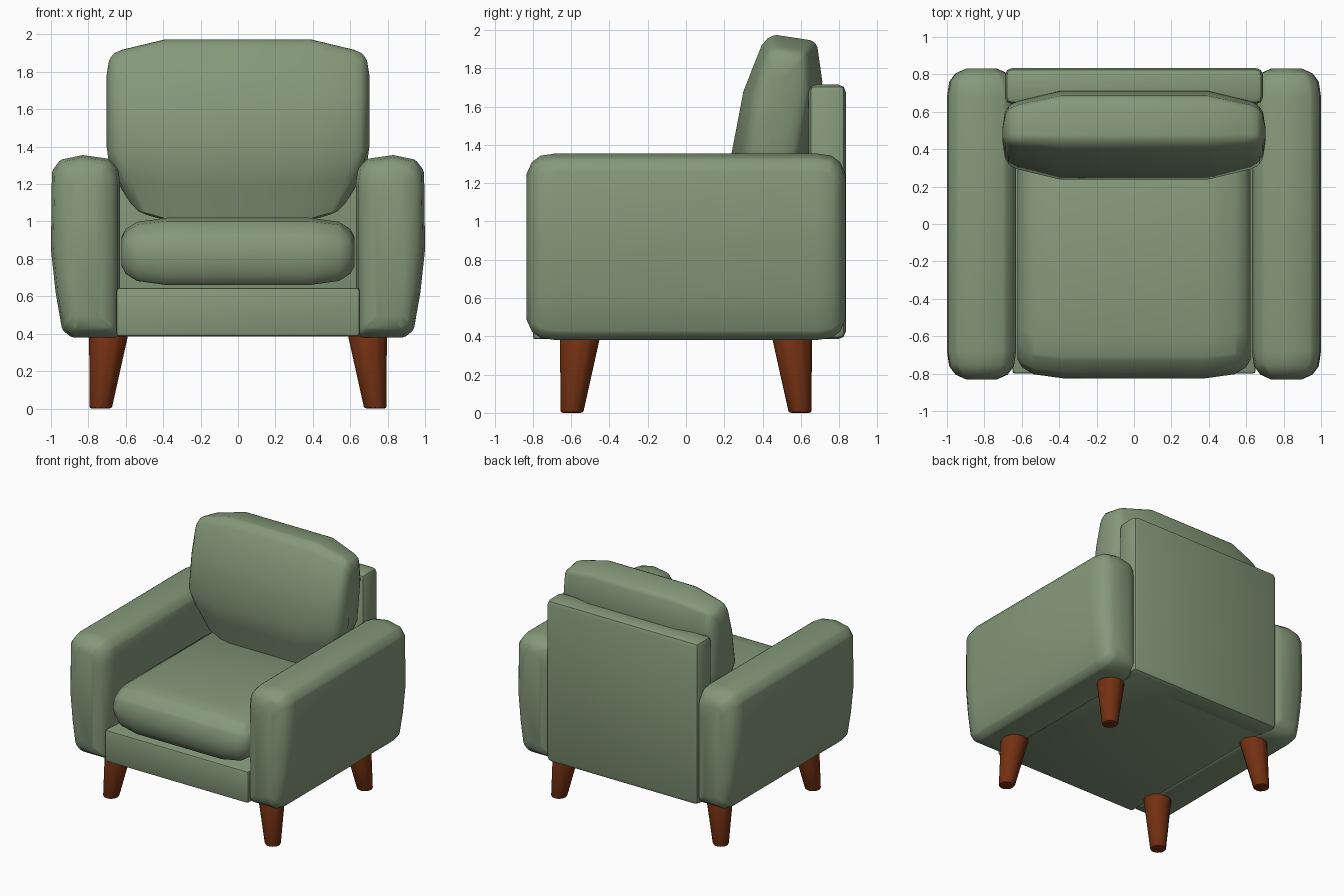
import bpy, bmesh
from mathutils import Vector

cube = bpy.data.objects.get("Cube")
if cube:
    bpy.data.objects.remove(cube, do_unlink=True)


def make_material(name, rgb):
    mat = bpy.data.materials.new(name)
    mat.use_nodes = True
    mat.diffuse_color = (*rgb, 1)
    mat.node_tree.nodes["Principled BSDF"].inputs["Base Color"].default_value = (*rgb, 1)
    return mat


FABRIC = make_material("sage green fabric", (0.235, 0.32, 0.195))
WOOD = make_material("reddish brown wood", (0.17, 0.03, 0.006))


def finish(name, bm, mat, bevel=0.0, angle=25, segments=2):
    """Turn a bmesh into a shaded, optionally bevelled object."""
    bmesh.ops.recalc_face_normals(bm, faces=bm.faces)
    mesh = bpy.data.meshes.new(name)
    bm.to_mesh(mesh)
    bm.free()
    mesh.materials.append(mat)
    obj = bpy.data.objects.new(name, mesh)
    bpy.context.collection.objects.link(obj)
    bpy.ops.object.select_all(action='DESELECT')
    obj.select_set(True)
    bpy.context.view_layer.objects.active = obj
    if bevel:
        mod = obj.modifiers.new("soft edges", 'BEVEL')
        mod.width = bevel
        mod.segments = segments
        mod.limit_method = 'ANGLE'
        bpy.ops.object.modifier_apply(modifier=mod.name)
    bpy.ops.object.shade_smooth_by_angle(angle=angle * 3.14159 / 180)
    return obj


def loft(profile, stations, place):
    """Skin a closed profile through (position, inset) stations."""
    us, vs = zip(*profile)
    cu, cv = (min(us) + max(us)) / 2, (min(vs) + max(vs)) / 2
    hu, hv = (max(us) - min(us)) / 2, (max(vs) - min(vs)) / 2
    bm = bmesh.new()
    rings = []
    for pos, inset in stations:
        su, sv = 1 - inset / hu, 1 - inset / hv
        rings.append([bm.verts.new(place(pos, cu + (u - cu) * su, cv + (v - cv) * sv))
                      for u, v in profile])
    n = len(profile)
    for a, b in zip(rings, rings[1:]):
        for i in range(n):
            j = (i + 1) % n
            bm.faces.new((a[i], a[j], b[j], b[i]))
    bm.faces.new(rings[0])
    bm.faces.new(rings[-1])
    return bm


def mirrored(stations):
    return [(-p, i) for p, i in reversed(stations)] + stations


def box(name, x, y, z, bevel):
    bm = bmesh.new()
    bmesh.ops.create_cube(bm, size=1)
    for v in bm.verts:
        v.co = [lo + (c + 0.5) * (hi - lo) for c, (lo, hi) in zip(v.co, (x, y, z))]
    return finish(name, bm, FABRIC, bevel)


# Frame: base and back panel
box("base", (-0.65, 0.65), (-0.80, 0.80), (0.385, 0.645), 0.015)
box("back_panel", (-0.69, 0.69), (0.64, 0.835), (0.385, 1.715), 0.04)

# Arms: rounded top, outer side tapering in to the bottom
arm_profile = [(0.63, 0.40), (0.65, 0.38), (0.89, 0.38), (0.94, 0.42), (0.975, 0.62),
               (1.0, 0.85), (0.995, 1.27), (0.95, 1.33), (0.83, 1.355),
               (0.69, 1.335), (0.64, 1.28), (0.63, 1.2)]
arm_stations = mirrored([(0.68, 0), (0.76, 0.012), (0.805, 0.045), (0.832, 0.105)])
for side, name in ((1, "left_arm"), (-1, "right_arm")):
    finish(name, loft(arm_profile, arm_stations,
                      lambda p, u, v: (side * u, p, v)), FABRIC, 0.01, 30, 1)

# Seat cushion: crowned pad with a soft front edge
seat_profile = [(-0.76, 0.66), (-0.80, 0.72), (-0.825, 0.82), (-0.80, 0.93), (-0.72, 1.0),
                (-0.60, 1.02), (0.50, 1.02), (0.56, 0.94), (0.56, 0.72), (0.52, 0.66)]
seat_stations = mirrored([(0.38, 0), (0.54, 0.022), (0.60, 0.06), (0.622, 0.10)])
finish("seat_cushion", loft(seat_profile, seat_stations,
                            lambda p, u, v: (p, u, v)), FABRIC, 0.01, 30, 1)


# Back cushion: leaning pillow that narrows between the arms
def place_back(p, u, v):
    narrow = 1 - 0.72 * max(0, 1.33 - v)
    return (p * narrow, u, v)


back_profile = [(0.33, 0.98), (0.275, 1.2), (0.237, 1.35), (0.30, 1.68), (0.395, 1.92),
                (0.425, 1.955), (0.465, 1.975), (0.66, 1.945), (0.685, 1.92),
                (0.712, 1.73), (0.64, 1.35), (0.60, 0.98)]
back_stations = mirrored([(0.39, 0), (0.62, 0.055), (0.665, 0.075), (0.69, 0.115), (0.702, 0.19)])
finish("back_cushion", loft(back_profile, back_stations, place_back), FABRIC, 0.01, 30, 1)

# Legs: tapered, splayed outward with upright outer sides
for sy, row in ((-1, "front"), (1, "back")):
    for sx, side in ((1, "left"), (-1, "right")):
        bm = bmesh.new()
        bmesh.ops.create_cone(bm, cap_ends=True, segments=12,
                              radius1=0.06, radius2=0.106, depth=0.4)
        for v in bm.verts:
            t = v.co.z / 0.4 + 0.5
            v.co += Vector((sx * (0.735 - 0.043 * t), sy * (0.597 - 0.043 * t), 0.2))
        finish(f"{row}_{side}_leg", bm, WOOD, 0.012, 35)
